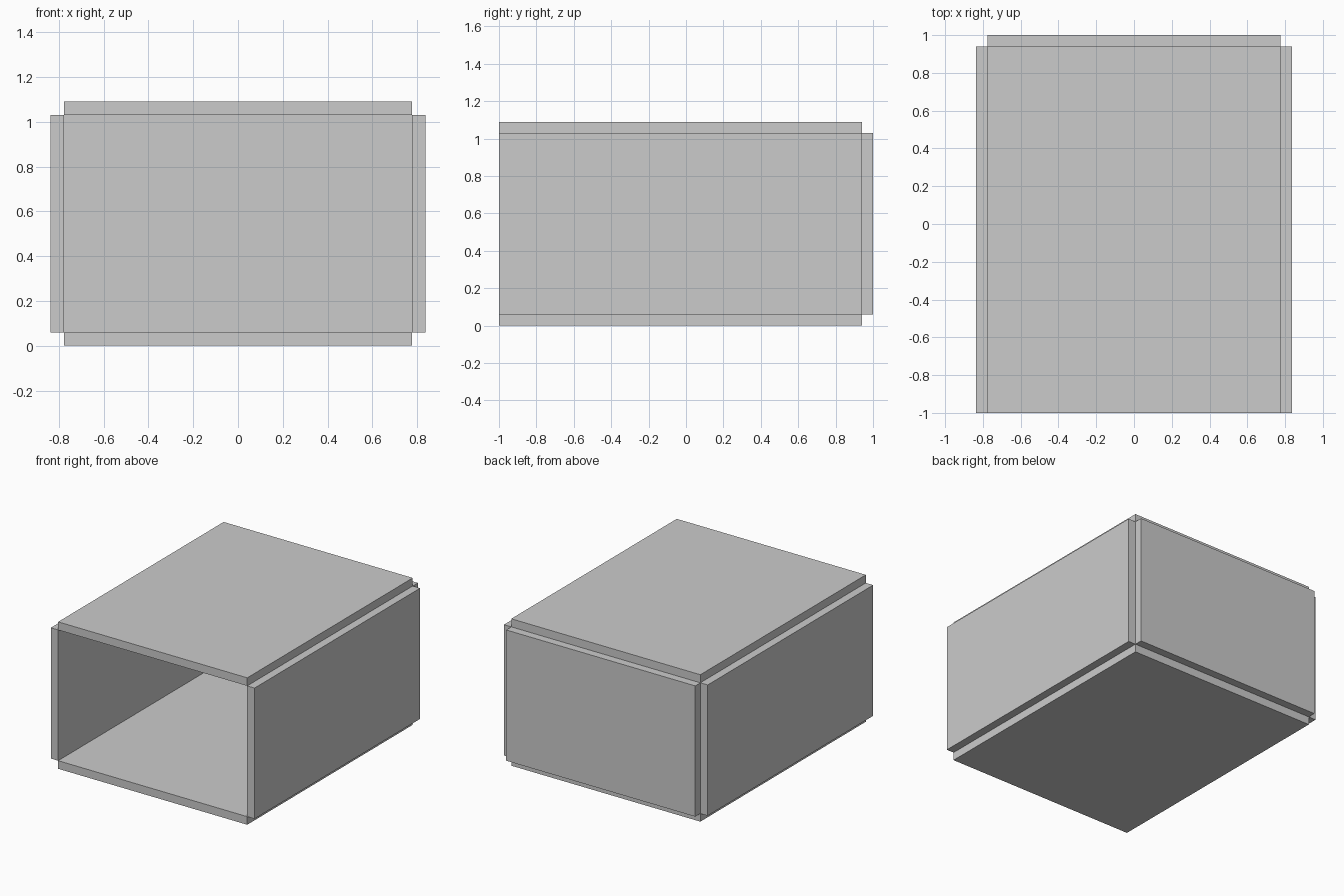
import bpy

if "Cube" in bpy.data.objects:
    bpy.data.objects.remove(bpy.data.objects["Cube"])

W, T = 0.776, 0.06         # half inner width, panel thickness
H = 1.09                   # total height
Y0, Y1 = -1.0, 0.94        # front edge, inner face of the back


def panel(name, lo, hi):
    """Box spanning two opposite corners."""
    bpy.ops.mesh.primitive_cube_add(
        size=1, location=[(a + b) / 2 for a, b in zip(lo, hi)])
    ob = bpy.context.object
    ob.name = name
    ob.scale = [b - a for a, b in zip(lo, hi)]
    bpy.ops.object.transform_apply(location=False, rotation=False, scale=True)
    return ob


# Floor and roof
for name, z in (("bottom_panel", 0), ("top_panel", H - T)):
    panel(name, (-W, Y0, z), (W, Y1, z + T))

# Side walls, set outside the floor and roof edges
for name, x in (("left_panel", -W - T), ("right_panel", W)):
    panel(name, (x, Y0, T), (x + T, Y1, H - T))

# Back wall; the front stays open
panel("back_panel", (-W, Y1, T), (W, Y1 + T, H - T))
